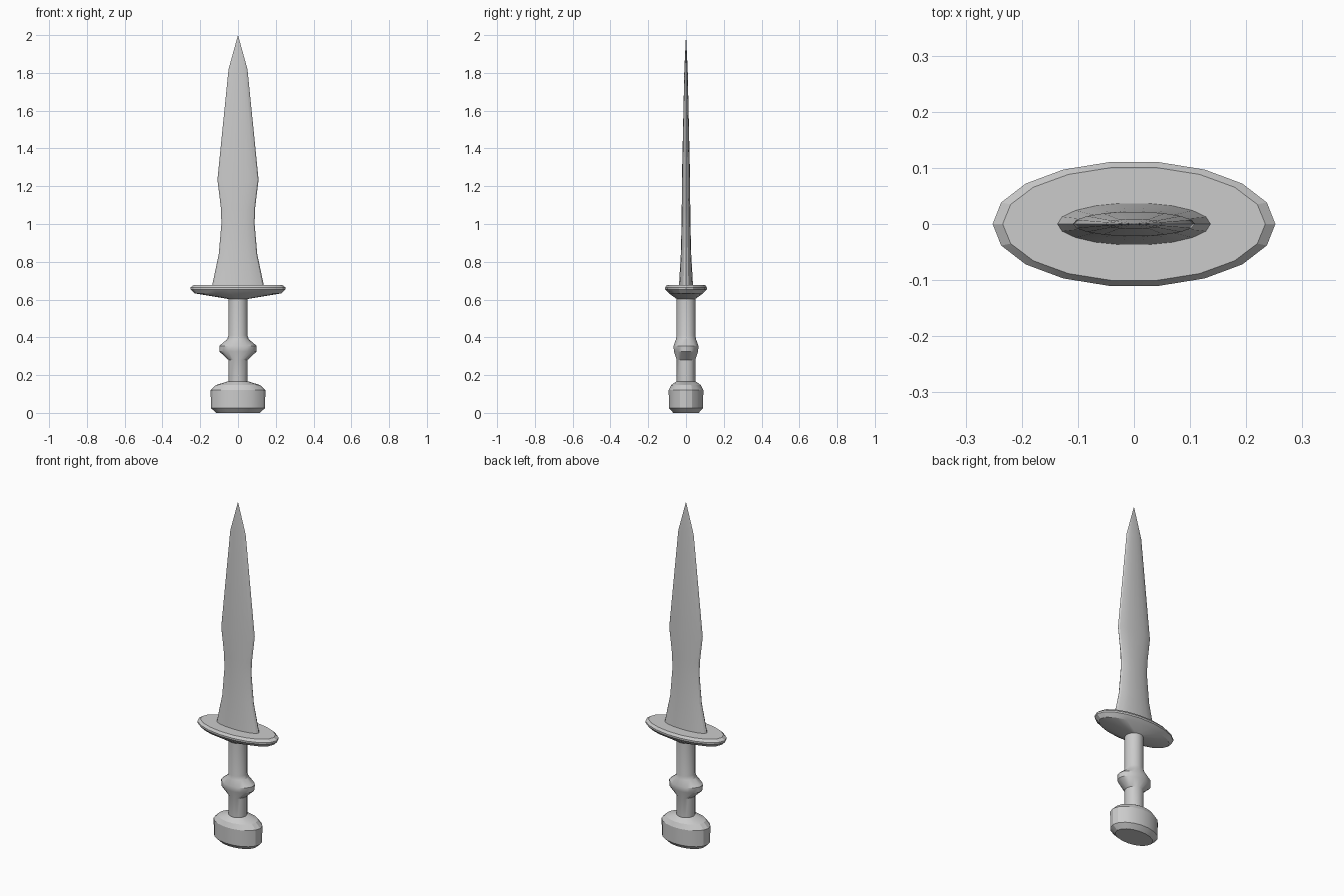
import bpy, bmesh
from math import cos, sin, tau

if "Cube" in bpy.data.objects:
    bpy.data.objects.remove(bpy.data.objects["Cube"])

SIDES = 18


def loft(name, rings, tip=None, angle=0.5):
    """Skin a stack of elliptical rings (z, rx, ry); optionally end in a point."""
    bm = bmesh.new()
    loops = []
    for z, rx, ry in rings:
        loops.append([bm.verts.new((rx * cos(tau * i / SIDES), ry * sin(tau * i / SIDES), z))
                      for i in range(SIDES)])
    for low, high in zip(loops, loops[1:]):
        for i in range(SIDES):
            j = (i + 1) % SIDES
            bm.faces.new((low[i], low[j], high[j], high[i]))
    bm.faces.new(loops[0][::-1])
    if tip is None:
        bm.faces.new(loops[-1])
    else:
        point = bm.verts.new((0, 0, tip))
        for i in range(SIDES):
            bm.faces.new((loops[-1][i], loops[-1][(i + 1) % SIDES], point))
    bmesh.ops.recalc_face_normals(bm, faces=bm.faces)
    mesh = bpy.data.meshes.new(name)
    bm.to_mesh(mesh)
    bm.free()
    obj = bpy.data.objects.new(name, mesh)
    bpy.context.collection.objects.link(obj)
    bpy.ops.object.select_all(action='DESELECT')
    obj.select_set(True)
    bpy.context.view_layer.objects.active = obj
    bpy.ops.object.shade_smooth_by_angle(angle=angle)
    return obj


# Oval pommel with bevelled rims
loft("pommel", [(0.0, 0.115, 0.068), (0.025, 0.143, 0.092), (0.12, 0.145, 0.093),
                (0.147, 0.117, 0.08), (0.167, 0.054, 0.052)], angle=0.35)

# Round grip with an oval swelling in the middle
loft("grip", [(0.14, 0.05, 0.05), (0.28, 0.05, 0.05), (0.325, 0.099, 0.065),
              (0.355, 0.099, 0.067), (0.39, 0.057, 0.054), (0.41, 0.05, 0.05),
              (0.62, 0.05, 0.05)])

# Wide oval guard, dished underneath
loft("guard", [(0.603, 0.05, 0.05), (0.633, 0.23, 0.092), (0.654, 0.252, 0.112),
               (0.664, 0.252, 0.112), (0.678, 0.234, 0.102)], angle=0.3)

# Leaf-shaped blade
loft("blade", [(0.67, 0.138, 0.038), (0.84, 0.102, 0.028), (1.0, 0.088, 0.024),
               (1.08, 0.09, 0.023), (1.235, 0.109, 0.022), (1.82, 0.05, 0.009)],
     tip=2.0)
